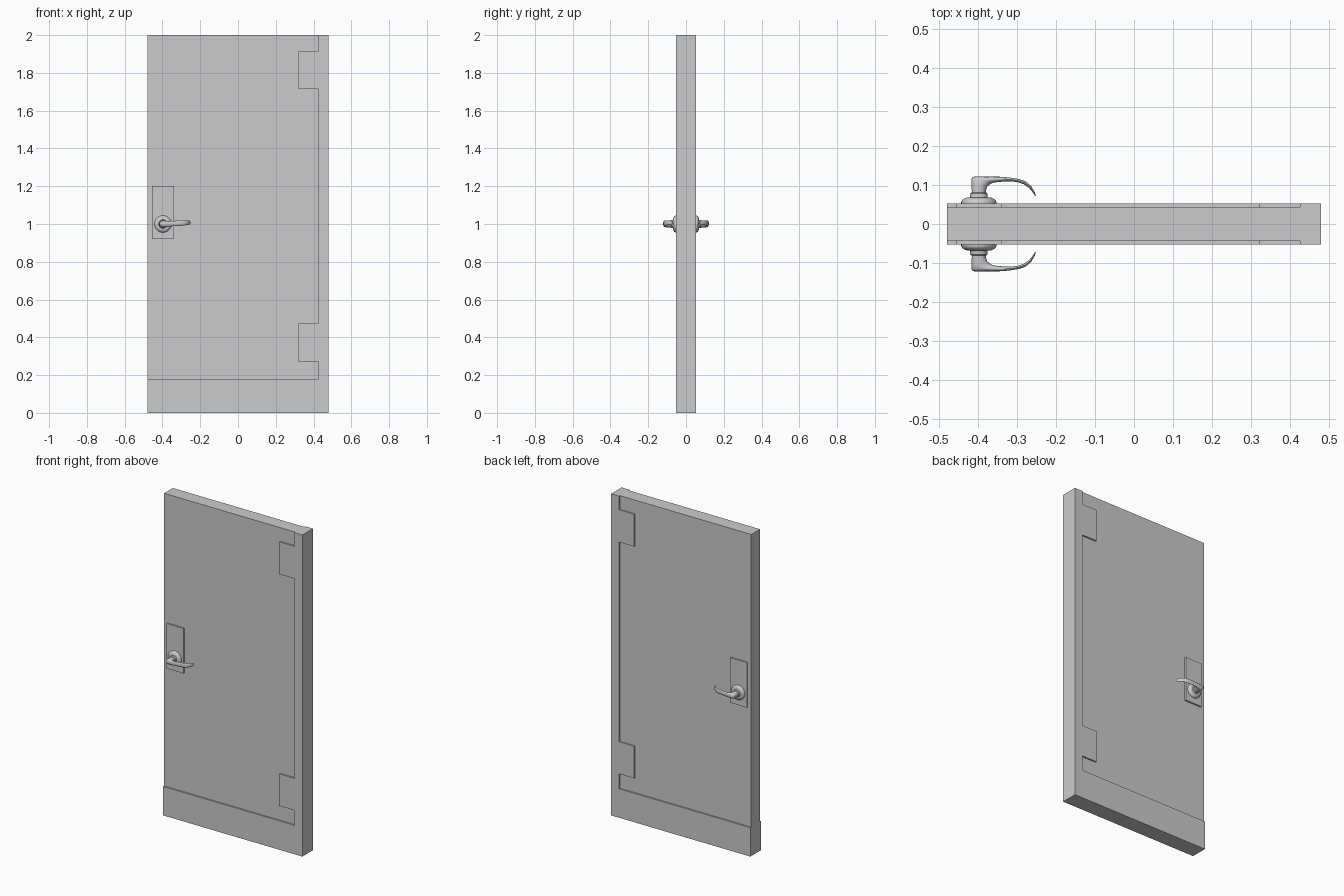
import bpy, bmesh, math

if "Cube" in bpy.data.objects:
    bpy.data.objects.remove(bpy.data.objects["Cube"])

OUT, IN = 0.052, 0.043      # half depths of raised cladding and recessed slab
HX, HZ = -0.397, 1.0        # handle axis


def finish(name, bm, smooth=False):
    bmesh.ops.recalc_face_normals(bm, faces=bm.faces)
    me = bpy.data.meshes.new(name)
    bm.to_mesh(me)
    bm.free()
    ob = bpy.data.objects.new(name, me)
    bpy.context.collection.objects.link(ob)
    if smooth:
        bpy.context.view_layer.objects.active = ob
        ob.select_set(True)
        bpy.ops.object.shade_smooth_by_angle(angle=math.radians(40))
        ob.select_set(False)
    return ob


def extrude_outline(name, pts, y0, y1):
    bm = bmesh.new()
    face = bm.faces.new([bm.verts.new((x, y0, z)) for x, z in pts])
    new = bmesh.ops.extrude_face_region(bm, geom=[face])["geom"]
    bmesh.ops.translate(bm, vec=(0, y1 - y0, 0),
                        verts=[v for v in new if isinstance(v, bmesh.types.BMVert)])
    if face.is_valid and not any(len(e.link_faces) > 1 for e in face.edges):
        bm.faces.remove(face)
        bm.faces.new([v for v in bm.verts][:len(pts)])
    return finish(name, bm)


def rect(x0, x1, z0, z1):
    return [(x0, z0), (x1, z0), (x1, z1), (x0, z1)]


def loft(name, rings):
    bm = bmesh.new()
    loops = [[bm.verts.new(p) for p in r] for r in rings]
    n = len(loops[0])
    for a, b in zip(loops, loops[1:]):
        for i in range(n):
            j = (i + 1) % n
            bm.faces.new((a[i], a[j], b[j], b[i]))
    bm.faces.new(loops[0])
    bm.faces.new(loops[-1])
    return finish(name, bm, True)


def section(p, q, half_z, zc, s, n=20):
    """Elliptical ring spanning p-q in the horizontal plane."""
    ring = []
    for i in range(n):
        a = 2 * math.pi * i / n
        c = math.cos(a)
        x = (p[0] + q[0]) / 2 + c * (p[0] - q[0]) / 2
        y = (p[1] + q[1]) / 2 + c * (p[1] - q[1]) / 2
        ring.append((x, s * y, zc + half_z * math.sin(a)))
    return ring


# recessed door slab
extrude_outline("door_slab", rect(-0.479, 0.425, 0.18, 2.0), -IN, IN)

# raised hinge stile with two hinge leaves, joined to the kick plate
stile = [(-0.479, 0), (0.479, 0), (0.479, 2), (0.425, 2)]
for top, bottom in ((1.915, 1.714), (0.472, 0.273)):
    stile += [(0.425, top), (0.32, top), (0.32, bottom), (0.425, bottom)]
stile += [(0.425, 0.18), (-0.479, 0.18)]
extrude_outline("hinge_stile_and_kick_plate", stile, -OUT, OUT)

# rosette profile: radius, distance from door centre
ROSE = [(0.045, 0.05), (0.045, 0.057), (0.042, 0.062), (0.035, 0.066), (0.03, 0.068),
        (0.023, 0.068), (0.022, 0.07), (0.022, 0.078), (0.019, 0.08)]
# lever stations: outer point, inner point, half height, centre height
LEVER = [((-0.416, 0.070), (-0.378, 0.070), 0.019, 1.0),
         ((-0.415, 0.085), (-0.379, 0.085), 0.018, 1.0),
         ((-0.416, 0.105), (-0.376, 0.095), 0.018, 1.0),
         ((-0.415, 0.118), (-0.369, 0.101), 0.017, 1.0),
         ((-0.409, 0.121), (-0.362, 0.105), 0.016, 1.0),
         ((-0.375, 0.121), (-0.350, 0.107), 0.014, 1.001),
         ((-0.345, 0.121), (-0.330, 0.109), 0.014, 1.003),
         ((-0.318, 0.119), (-0.312, 0.109), 0.014, 1.004),
         ((-0.295, 0.115), (-0.297, 0.107), 0.014, 1.005),
         ((-0.277, 0.109), (-0.282, 0.102), 0.013, 1.006),
         ((-0.263, 0.097), (-0.268, 0.092), 0.012, 1.007),
         ((-0.255, 0.083), (-0.259, 0.081), 0.010, 1.007),
         ((-0.251, 0.072), (-0.253, 0.072), 0.006, 1.007)]

# lock plate, rosette and lever on both faces
for side, s in (("front", -1), ("back", 1)):
    extrude_outline(side + "_lock_plate", rect(-0.455, -0.338, 0.92, 1.20),
                    s * (IN - 0.005), s * OUT)
    loft(side + "_rosette", [section((HX - r, y), (HX + r, y), r, HZ, s, 32)
                             for r, y in ROSE])
    loft(side + "_lever", [section(*st, s) for st in LEVER])
